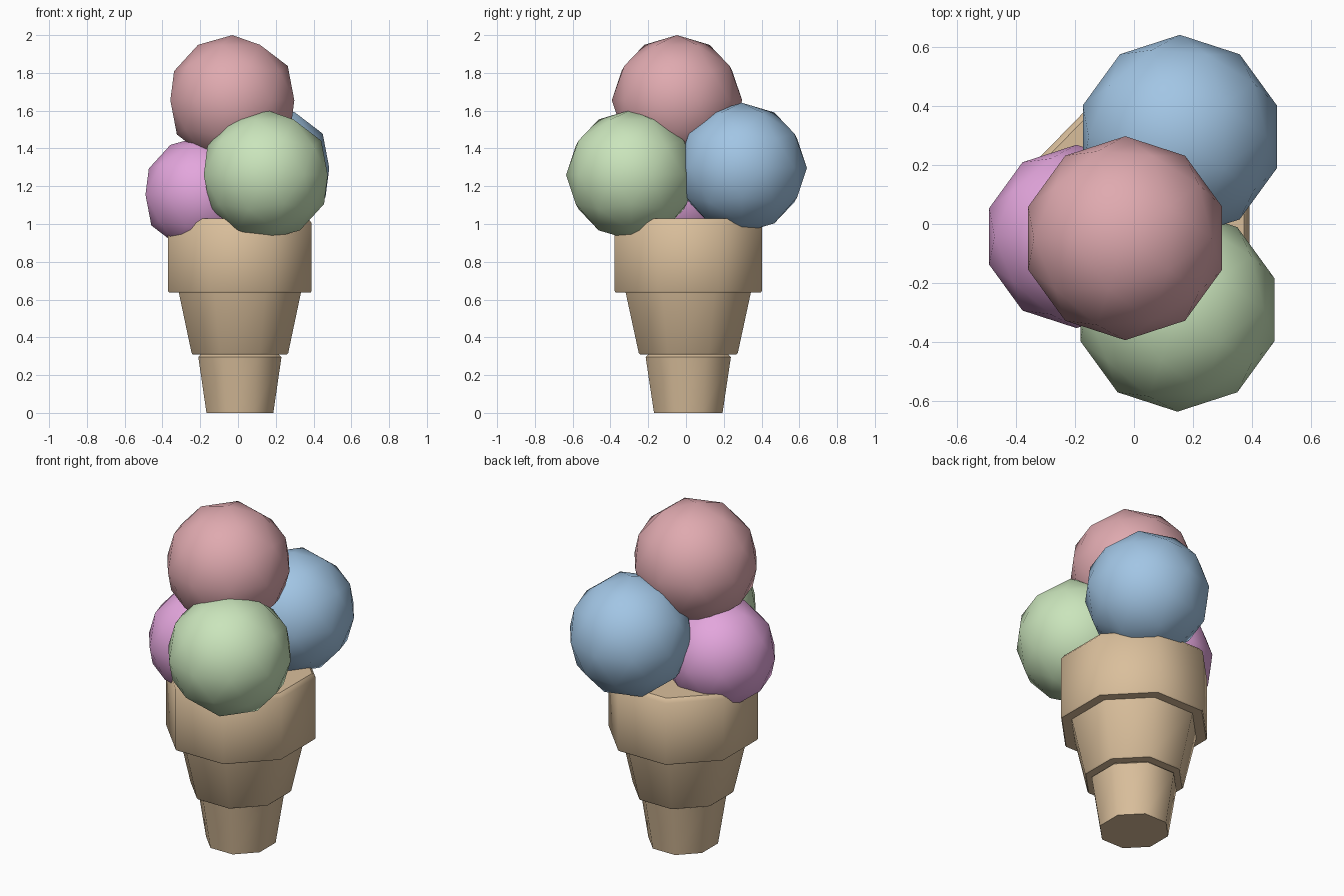
import bpy, math

if "Cube" in bpy.data.objects:
    bpy.data.objects.remove(bpy.data.objects["Cube"])


def material(name, rgb):
    m = bpy.data.materials.new(name)
    m.diffuse_color = (*rgb, 1)
    m.use_nodes = True
    m.node_tree.nodes["Principled BSDF"].inputs["Base Color"].default_value = m.diffuse_color
    return m


def finish(ob, mat, angle):
    ob.data.materials.append(mat)
    bpy.ops.object.select_all(action='DESELECT')
    ob.select_set(True)
    bpy.context.view_layer.objects.active = ob
    bpy.ops.object.shade_smooth_by_angle(angle=math.radians(angle))


def octagon_section(name, profile, mat):
    """Stack of octagon rings; profile = (half width across flats, z)."""
    verts, faces, n = [], [], 8
    for w, z in profile:
        r = w / math.cos(math.pi / n)
        for i in range(n):
            a = 2 * math.pi * (i + 0.5) / n
            verts.append((0.01 + r * math.cos(a), 0.012 + 1.025 * r * math.sin(a), z))
    for k in range(len(profile) - 1):
        for i in range(n):
            j = (i + 1) % n
            faces.append((k * n + i, k * n + j, (k + 1) * n + j, (k + 1) * n + i))
    faces.append(tuple(reversed(range(n))))
    faces.append(tuple(range(len(verts) - n, len(verts))))
    me = bpy.data.meshes.new(name)
    me.from_pydata(verts, [], faces)
    ob = bpy.data.objects.new(name, me)
    bpy.context.collection.objects.link(ob)
    finish(ob, mat, 50)


def scoop(name, loc, radius, rgb):
    bpy.ops.mesh.primitive_ico_sphere_add(subdivisions=2, radius=radius, location=loc,
                                          rotation=(0, 0, math.pi))
    ob = bpy.context.object
    ob.name = name
    finish(ob, material(name, rgb), 60)


# Wafer cone: foot, tapered middle and wide cup
wafer = material("wafer", (0.70, 0.52, 0.33))
octagon_section("cone_foot", [(0.177, 0), (0.22, 0.295), (0.20, 0.315)], wafer)
octagon_section("cone_middle", [(0.25, 0.31), (0.256, 0.318), (0.325, 0.645)], wafer)
octagon_section("cone_cup", [(0.375, 0.637), (0.38, 0.645), (0.38, 1.005), (0.362, 1.028)], wafer)

# Ice cream scoops
scoop("top_scoop", (-0.03, -0.048, 1.655), 0.345, (0.74, 0.40, 0.43))
scoop("back_scoop", (0.155, 0.295, 1.297), 0.345, (0.36, 0.56, 0.78))
scoop("front_scoop", (0.147, -0.29, 1.26), 0.345, (0.59, 0.78, 0.50))
scoop("left_scoop", (-0.195, -0.042, 1.155), 0.31, (0.77, 0.38, 0.72))
